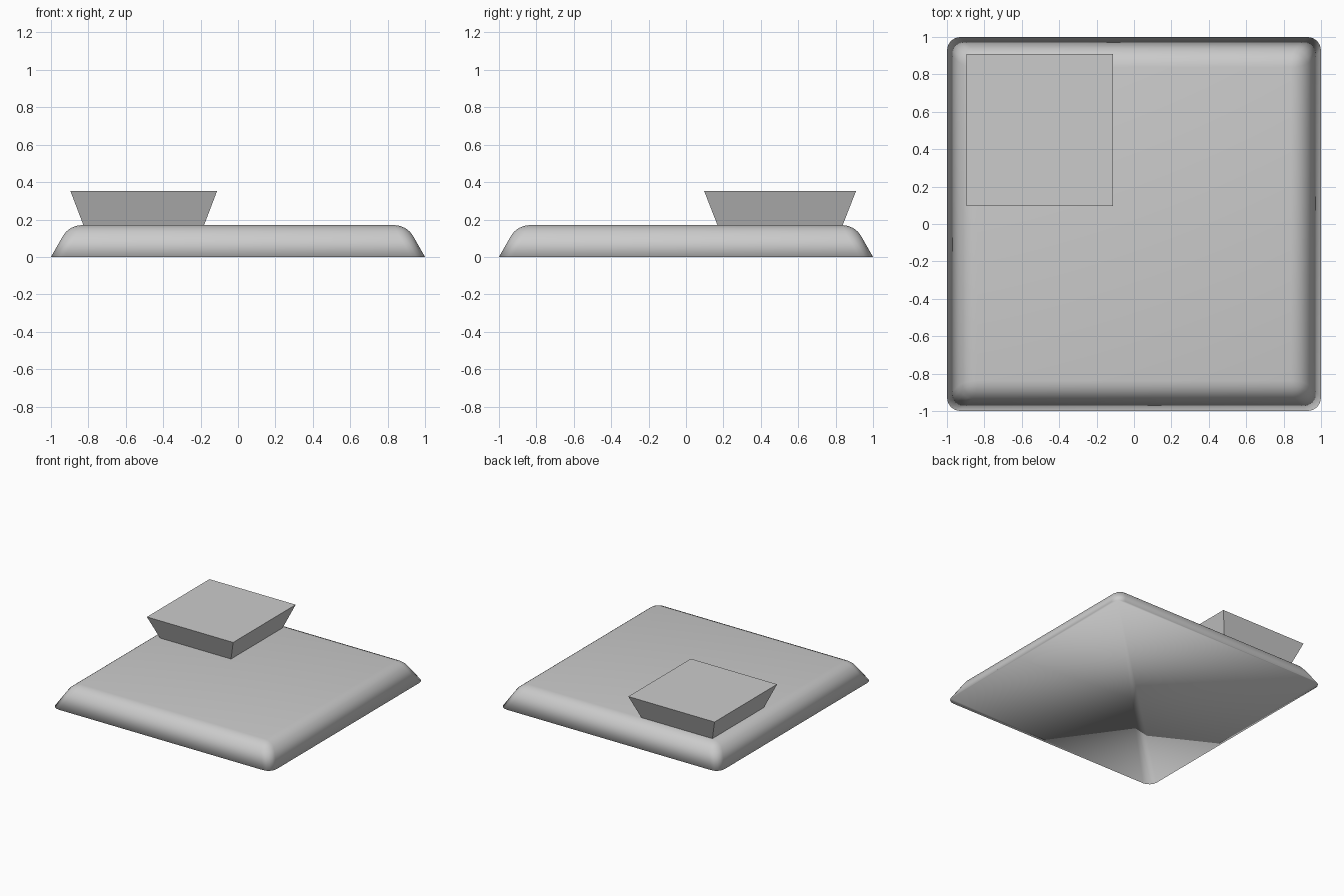
import bpy, bmesh

if "Cube" in bpy.data.objects:
    bpy.data.objects.remove(bpy.data.objects["Cube"])


def tapered_box(name, cx, cy, z0, z1, bottom, top, bevel=0.0):
    """Box whose lower and upper rectangles have different half sizes."""
    bm = bmesh.new()
    bmesh.ops.create_cube(bm, size=2)
    for v in bm.verts:
        hx, hy = top if v.co.z > 0 else bottom
        v.co = (cx + v.co.x * hx, cy + v.co.y * hy, z1 if v.co.z > 0 else z0)
    if bevel:
        # round every edge except those lying on the ground
        edges = [e for e in bm.edges if max(v.co.z for v in e.verts) > z0 + 1e-4]
        bmesh.ops.bevel(bm, geom=edges, offset=bevel, offset_type='OFFSET',
                        segments=4, profile=0.5, affect='EDGES', clamp_overlap=True)
        for f in bm.faces:
            f.smooth = True
    bmesh.ops.recalc_face_normals(bm, faces=bm.faces)
    mesh = bpy.data.meshes.new(name)
    bm.to_mesh(mesh)
    bm.free()
    obj = bpy.data.objects.new(name, mesh)
    bpy.context.collection.objects.link(obj)
    return obj


# Wide base slab with sloping sides and softly rounded top edges
tapered_box("base_slab", 0, 0, 0, 0.17, (1, 1), (0.903, 0.903), bevel=0.065)

# Flared block standing in the back left quarter
tapered_box("flared_block", -0.504, 0.503, 0.168, 0.352,
            (0.322, 0.334), (0.392, 0.406))
